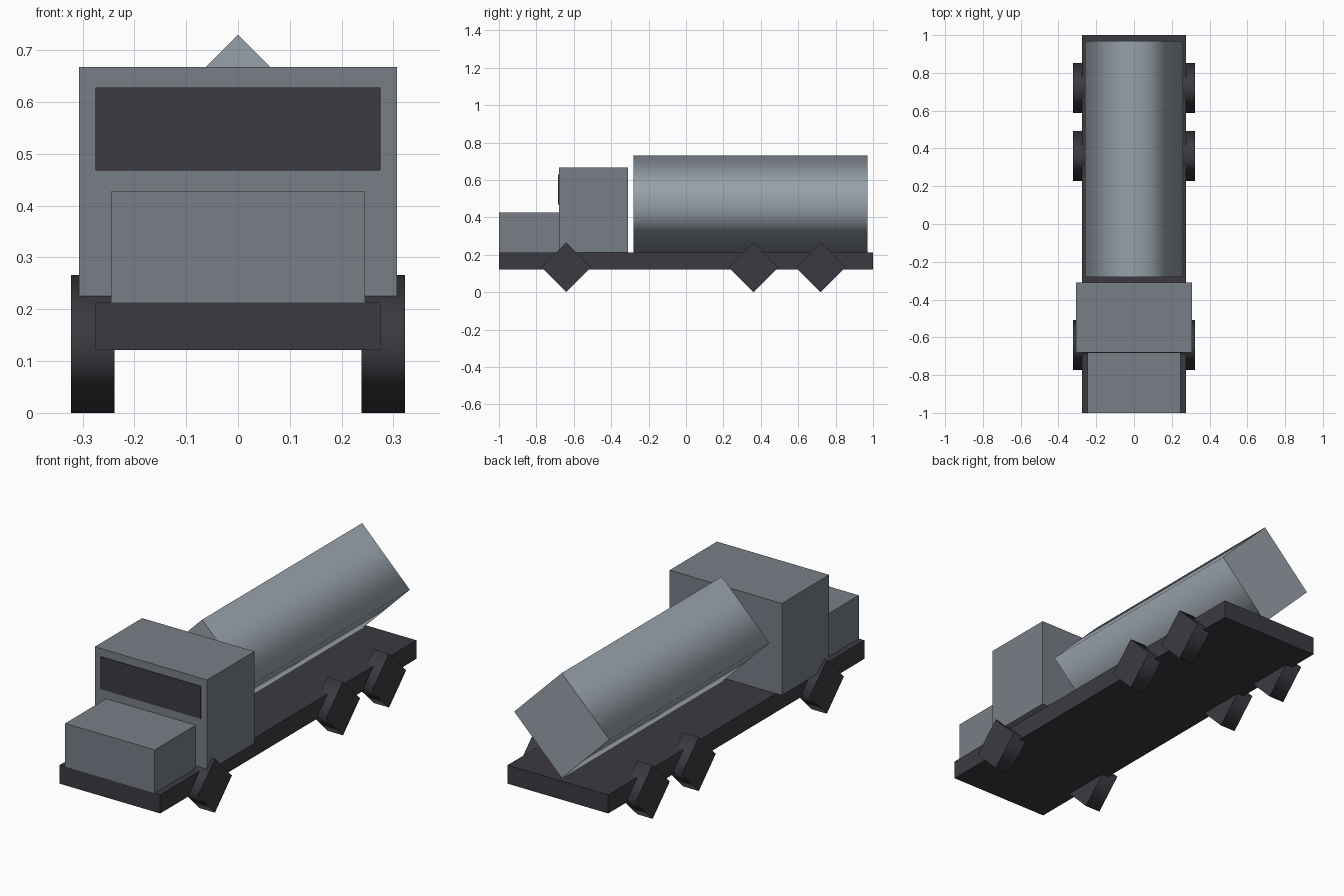
import bpy
import bmesh
from math import pi
from mathutils import Matrix

if "Cube" in bpy.data.objects:
    bpy.data.objects.remove(bpy.data.objects["Cube"], do_unlink=True)


def material(name, rgb):
    mat = bpy.data.materials.new(name)
    mat.use_nodes = True
    mat.diffuse_color = (*rgb, 1)
    mat.node_tree.nodes["Principled BSDF"].inputs["Base Color"].default_value = (*rgb, 1)
    return mat


cab_grey = material("cab_grey", (0.19, 0.21, 0.245))
tank_silver = material("tank_silver", (0.31, 0.355, 0.40))
dark = material("dark_charcoal", (0.045, 0.042, 0.052))


def add_object(name, bm, mat):
    bmesh.ops.recalc_face_normals(bm, faces=bm.faces[:])
    mesh = bpy.data.meshes.new(name)
    bm.to_mesh(mesh)
    bm.free()
    mesh.materials.append(mat)
    obj = bpy.data.objects.new(name, mesh)
    bpy.context.collection.objects.link(obj)
    return obj


def box(name, half_width, y, z, mat):
    """Box centred on x, spanning the given y and z ranges."""
    bm = bmesh.new()
    size = (2 * half_width, y[1] - y[0], z[1] - z[0])
    place = Matrix.Translation((0, sum(y) / 2, sum(z) / 2))
    bmesh.ops.create_cube(bm, size=1, matrix=place @ Matrix.Diagonal((*size, 1)))
    return add_object(name, bm, mat)


def diamond_bar(name, radius, length, centre, axis, mat):
    """Four-sided cylinder on edge: smooth sides, flat sharp-edged caps."""
    turn = Matrix.Rotation(pi / 2, 4, "Y" if axis == "X" else "X")
    bm = bmesh.new()
    bmesh.ops.create_cone(bm, cap_ends=True, segments=4, radius1=radius,
                          radius2=radius, depth=length,
                          matrix=Matrix.Translation(centre) @ turn)
    along = 0 if axis == "X" else 1
    for face in bm.faces:
        face.normal_update()
        cap = abs(face.normal[along]) > 0.9
        face.smooth = not cap
        if cap:
            for edge in face.edges:
                edge.smooth = False
    return add_object(name, bm, mat)


# Body
box("chassis", 0.275, (-1, 1), (0.121, 0.213), dark)
box("hood", 0.245, (-1, -0.68), (0.213, 0.427), cab_grey)
box("cab", 0.307, (-0.68, -0.31), (0.213, 0.667), cab_grey)
box("windscreen", 0.275, (-0.684, -0.678), (0.468, 0.628), dark)

# Tank
diamond_bar("tank", 0.26, 1.25, (0, 0.345, 0.47), "Y", tank_silver)

# Wheels
for axle, y in (("front", -0.64), ("middle", 0.36), ("rear", 0.72)):
    for side, sign in (("left", 1), ("right", -1)):
        diamond_bar(f"{axle}_{side}_wheel", 0.133, 0.084,
                    (sign * 0.28, y, 0.133), "X", dark)
